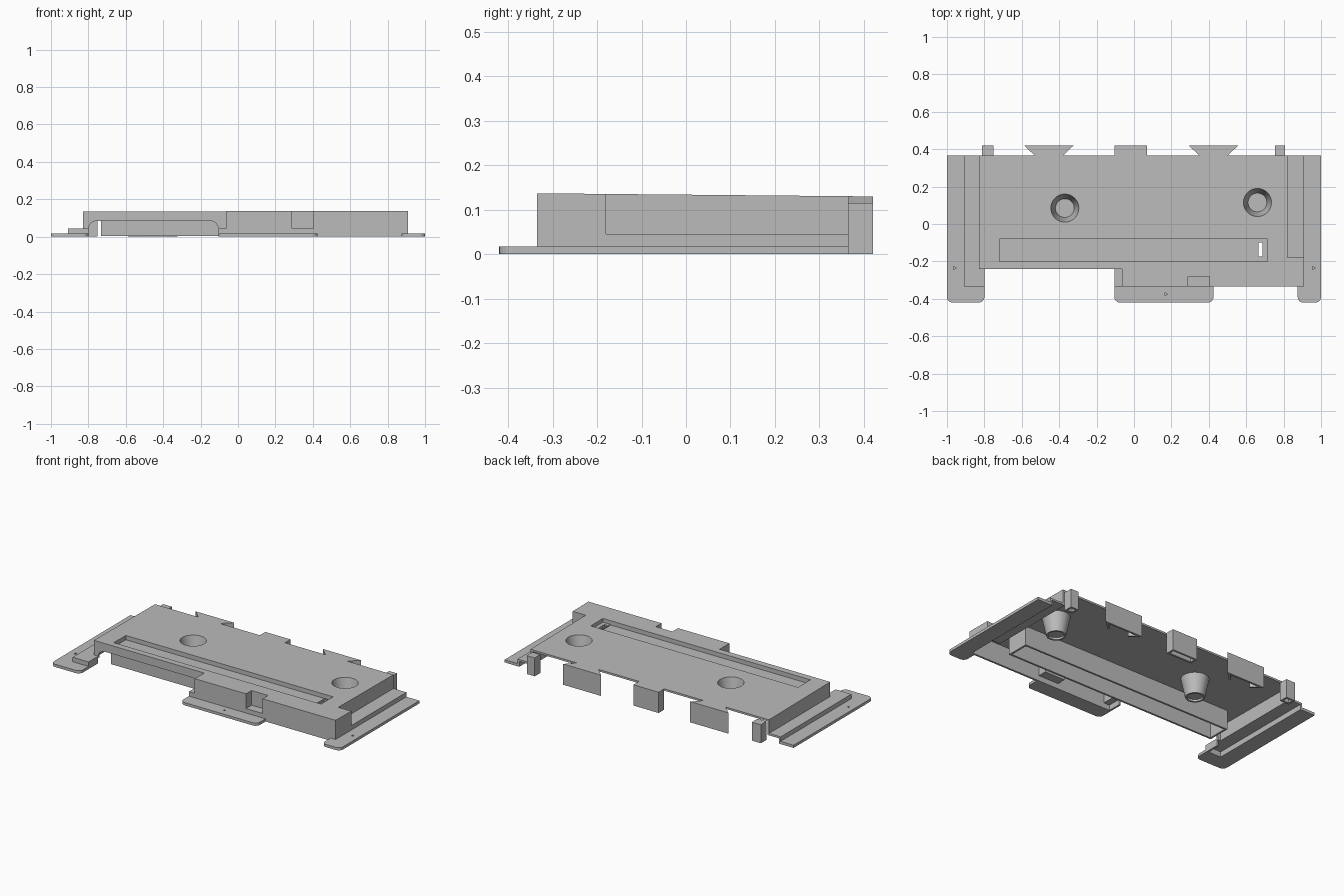
import bpy, bmesh, math
from mathutils import Vector

cube = bpy.data.objects.get("Cube")
if cube:
    bpy.data.objects.remove(cube, do_unlink=True)

T = 0.012                                # shell thickness
TOP, LEDGE, FLANGE = 0.137, 0.045, 0.017
FRONT, RECESS, BACK, REAR = -0.335, -0.24, 0.365, 0.42

grey = bpy.data.materials.new("plain_grey")
grey.use_nodes = True
grey.diffuse_color = (0.5, 0.5, 0.5, 1)
bsdf = grey.node_tree.nodes["Principled BSDF"]
bsdf.inputs["Base Color"].default_value = grey.diffuse_color
bsdf.inputs["Roughness"].default_value = 0.7


def finish(name, bm, fix_normals=True):
    """Turn a bmesh into an object; the deck drops gently to the rear."""
    bmesh.ops.remove_doubles(bm, verts=bm.verts, dist=1e-5)
    if fix_normals:
        bmesh.ops.recalc_face_normals(bm, faces=bm.faces)
    for v in bm.verts:
        if v.co.z > 0.1:
            v.co.z -= 0.0093 * (v.co.y - FRONT)
    mesh = bpy.data.meshes.new(name)
    bm.to_mesh(mesh)
    bm.free()
    mesh.materials.append(grey)
    ob = bpy.data.objects.new(name, mesh)
    bpy.context.collection.objects.link(ob)
    return ob


def apply(ob, mod):
    bpy.context.view_layer.objects.active = ob
    bpy.ops.object.modifier_apply(modifier=mod.name)


def prism(name, outline, z0, z1):
    bm = bmesh.new()
    face = bm.faces.new([bm.verts.new((x, y, z0)) for x, y in outline])
    up = bmesh.ops.extrude_face_region(bm, geom=[face])["geom"]
    bmesh.ops.translate(bm, vec=(0, 0, z1 - z0),
                        verts=[g for g in up if isinstance(g, bmesh.types.BMVert)])
    return finish(name, bm)


def rect(x0, x1, y0, y1):
    return [(x0, y0), (x1, y0), (x1, y1), (x0, y1)]


def wall(name, path, z0, z1, closed=False):
    """Upright sheet along an anticlockwise path, thickened inwards."""
    bm = bmesh.new()
    pts = path + path[:1] if closed else path
    for a, b in zip(pts, pts[1:]):
        bm.faces.new([bm.verts.new((*p, z)) for p, z in
                      ((a, z0), (b, z0), (b, z1), (a, z1))])
    ob = finish(name, bm, False)
    mod = ob.modifiers.new("thickness", "SOLIDIFY")
    mod.thickness, mod.offset, mod.use_even_offset = T, -1, True
    apply(ob, mod)
    return ob


def cut(ob, cutter):
    cutter.hide_render = True
    mod = ob.modifiers.new("cut", "BOOLEAN")
    mod.operation, mod.object, mod.solver = "DIFFERENCE", cutter, "EXACT"
    apply(ob, mod)
    bpy.data.objects.remove(cutter, do_unlink=True)


def circle(x, y, r, n):
    return [(x + r * math.cos(math.tau * i / n), y + r * math.sin(math.tau * i / n))
            for i in range(n)]


def arc(cx, cy, r, start):
    """Quarter turn, anticlockwise from the start angle in degrees."""
    return [(cx + r * math.cos(math.radians(start + 15 * i)),
             cy + r * math.sin(math.radians(start + 15 * i))) for i in range(7)]


# Deck with its stepped front edge
edge = [(-0.83, BACK), (-0.83, RECESS), (-0.065, RECESS), (-0.065, FRONT),
        (0.29, FRONT), (0.29, -0.28), (0.405, -0.28), (0.405, FRONT),
        (0.91, FRONT), (0.91, -0.18), (0.82, -0.18), (0.82, BACK)]
deck = prism("deck", edge, TOP - T, TOP)
cut(deck, prism("slot_cutter", rect(-0.72, 0.715, -0.2, -0.08), 0.05, 0.2))

# Screw cups hanging below the deck
cup_profile = [(0.075, 0.137), (0.05, 0.025), (0, 0.025), (0, 0.017),
               (0.044, 0.017), (0.044, 0.005), (0.055, 0.005), (0.08, 0.128)]
for name, x, y in (("right_screw_cup", -0.37, 0.085), ("left_screw_cup", 0.66, 0.115)):
    cut(deck, prism("cup_cutter", circle(x, y, 0.075, 40), 0.05, 0.2))
    bm = bmesh.new()
    verts = [bm.verts.new((x + r, y, z)) for r, z in cup_profile]
    edges = [bm.edges.new((a, b)) for a, b in zip(verts, verts[1:] + verts[:1])]
    bmesh.ops.spin(bm, geom=verts + edges, cent=(x, y, 0), axis=(0, 0, 1),
                   angle=math.tau, steps=40)
    cup = finish(name, bm)
    bpy.ops.object.select_all(action="DESELECT")
    cup.select_set(True)
    bpy.context.view_layer.objects.active = cup
    bpy.ops.object.shade_smooth_by_angle()

# Walls: upper wall with a rounded arch in the recess, lower walls to the floor
upper = wall("upper_wall", edge, LEDGE - T, TOP - 0.001)
profile = [(-0.105, -0.05)] + arc(-0.15, 0.04, 0.045, 0) + arc(-0.755, 0.04, 0.045, 90) \
    + [(-0.8, -0.05)]
bm = bmesh.new()
front = bm.faces.new([bm.verts.new((x, RECESS - 0.03, z)) for x, z in profile])
back = bmesh.ops.extrude_face_region(bm, geom=[front])["geom"]
bmesh.ops.translate(bm, vec=(0, 0.06, 0),
                    verts=[g for g in back if isinstance(g, bmesh.types.BMVert)])
cut(upper, finish("arch_cutter", bm))
wall("right_lower_wall", [(-0.91, BACK), (-0.91, FRONT), (-0.8, FRONT), (-0.8, RECESS)],
     0, LEDGE)
wall("left_lower_wall", [(-0.105, RECESS), (-0.105, FRONT), (0.91, FRONT), (0.91, BACK)],
     0, LEDGE)

# Low ledges
ledges = {
    "right_ledge": [(-0.91, BACK), (-0.91, FRONT), (-0.8, FRONT), (-0.8, RECESS),
                    (-0.83, RECESS), (-0.83, BACK)],
    "front_ledge": rect(-0.105, -0.065, FRONT, RECESS),
    "notch_floor": rect(0.29, 0.405, FRONT, -0.28),
    "left_ledge": rect(0.82, 0.91, -0.18, BACK),
}
for name, outline in ledges.items():
    prism(name, outline, LEDGE - T, LEDGE)


# Mounting flanges with rounded front corners and tiny marker holes
def flange(name, x0, x1, rest, mark):
    r = 0.03
    outline = arc(x0 + r, -REAR + r, r, 180) + arc(x1 - r, -REAR + r, r, 270) + rest
    ob = prism(name, outline, 0, FLANGE)
    cut(ob, prism("mark_cutter", circle(*mark, 0.01, 3), 0.008, 0.03))


flange("right_flange", -1, -0.8,
       [(-0.8, FRONT), (-0.91, FRONT), (-0.91, BACK), (-1, BACK)], (-0.96, -0.235))
flange("left_flange", 0.875, 1,
       [(1, BACK), (0.91, BACK), (0.91, FRONT), (0.875, FRONT)], (0.96, -0.235))
flange("front_flange", -0.105, 0.425, [(0.425, FRONT), (-0.105, FRONT)], (0.17, -0.375))

# Long slot: hanging walls and a shallow floor with a through hole
wall("slot_walls", rect(-0.732, 0.727, -0.212, -0.068), 0.003, TOP - 0.002, True)
for name, outline, z in (("slot_floor", rect(-0.722, 0.717, -0.202, -0.078), 0.11),
                         ("socket_plate", rect(0.66, 0.712, -0.195, -0.09), 0.116)):
    plate = prism(name, outline, z - 0.008, z)
    cut(plate, prism("hole_cutter", rect(0.665, 0.688, -0.175, -0.1), 0.05, 0.2))

# Rear tabs: two dovetails, a middle box and two corner posts
for name, x in (("right_dovetail", -0.455), ("left_dovetail", 0.425)):
    path = [(x + 0.075, BACK), (x + 0.132, REAR), (x - 0.132, REAR), (x - 0.075, BACK)]
    wall(name + "_wall", path, 0, TOP - 0.001)
    prism(name + "_cap", path, TOP - T, TOP)
for name, x0, x1, top in (("middle_tab", -0.105, 0.07, TOP),
                          ("right_post", -0.812, -0.75, 0.122),
                          ("left_post", 0.753, 0.808, 0.122)):
    outline = rect(x0, x1, BACK, REAR)
    wall(name + "_wall", outline, 0, top - 0.001, True)
    prism(name + "_cap", outline, top - T, top)
